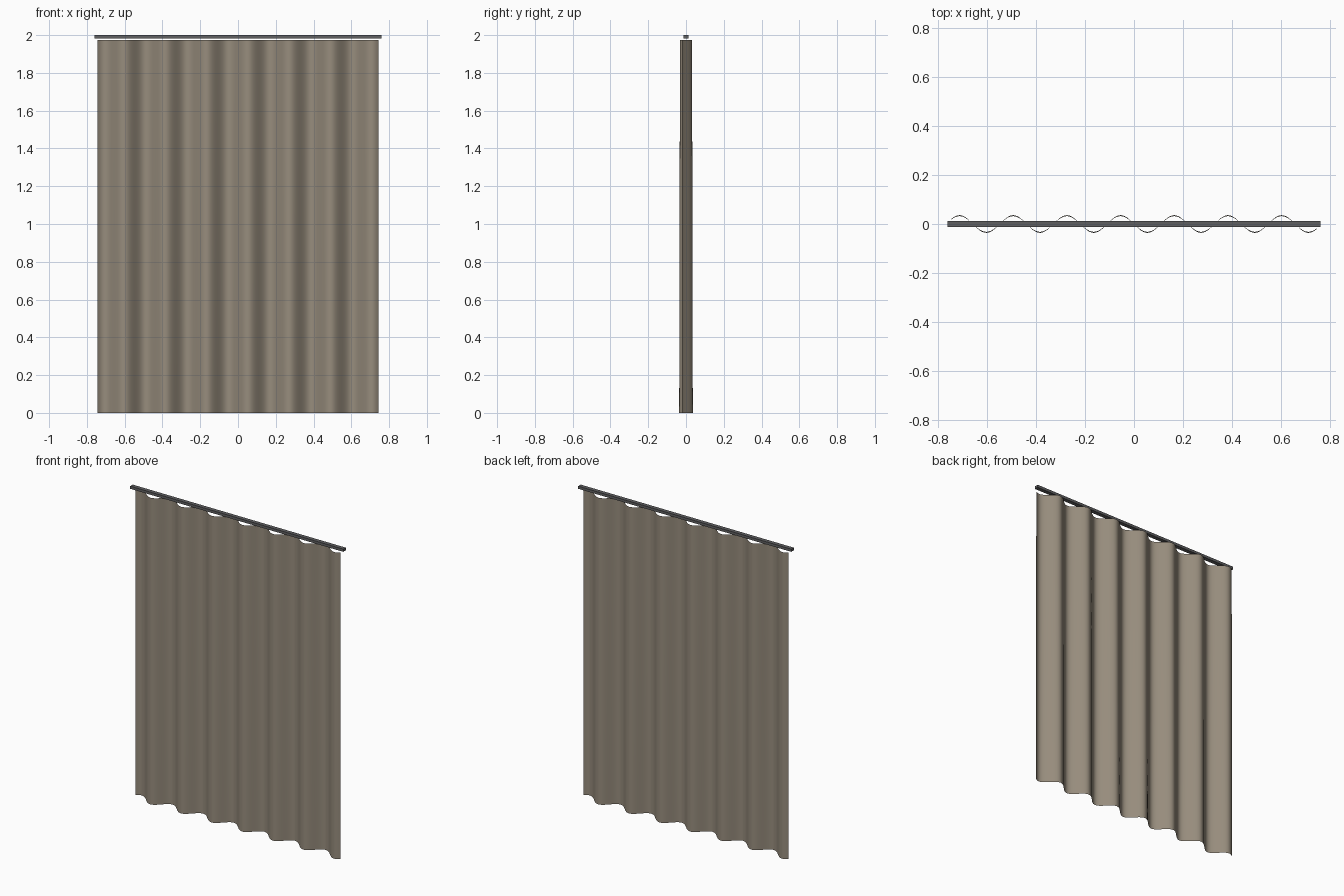
import bpy, bmesh, math

cube = bpy.data.objects.get("Cube")
if cube:
    bpy.data.objects.remove(cube, do_unlink=True)


def make_material(name, rgb):
    mat = bpy.data.materials.new(name)
    mat.use_nodes = True
    mat.diffuse_color = (*rgb, 1)
    bsdf = next(n for n in mat.node_tree.nodes if n.type == 'BSDF_PRINCIPLED')
    bsdf.inputs["Base Color"].default_value = (*rgb, 1)
    bsdf.inputs["Roughness"].default_value = 0.8
    return mat


def add_object(name, bm, mat, smooth):
    mesh = bpy.data.meshes.new(name)
    for face in bm.faces:
        face.smooth = smooth
    bm.to_mesh(mesh)
    bm.free()
    mesh.materials.append(mat)
    obj = bpy.data.objects.new(name, mesh)
    bpy.context.collection.objects.link(obj)
    return obj


fabric = make_material("taupe fabric", (0.31, 0.265, 0.205))
metal = make_material("dark grey metal", (0.115, 0.115, 0.12))

# Curtain: a thin sheet in even waves, a little deeper towards the hem
HALF_WIDTH, TOP, PERIOD = 0.745, 1.975, 0.2186
COLUMNS, ROWS = 164, 12
bm = bmesh.new()
bmesh.ops.create_grid(bm, x_segments=COLUMNS, y_segments=ROWS, size=1)
for v in bm.verts:
    x = v.co.x * HALF_WIDTH
    height = (v.co.y + 1) / 2
    depth = 0.036 - 0.004 * height
    v.co = (x, -depth * math.sin(2 * math.pi * x / PERIOD), TOP * height)
add_object("curtain", bm, fabric, True)

# Straight rail above the curtain
bm = bmesh.new()
bmesh.ops.create_cube(bm, size=1)
for v in bm.verts:
    v.co = (v.co.x * 1.52, v.co.y * 0.026, v.co.z * 0.017 + 1.9915)
add_object("curtain_rail", bm, metal, False)
